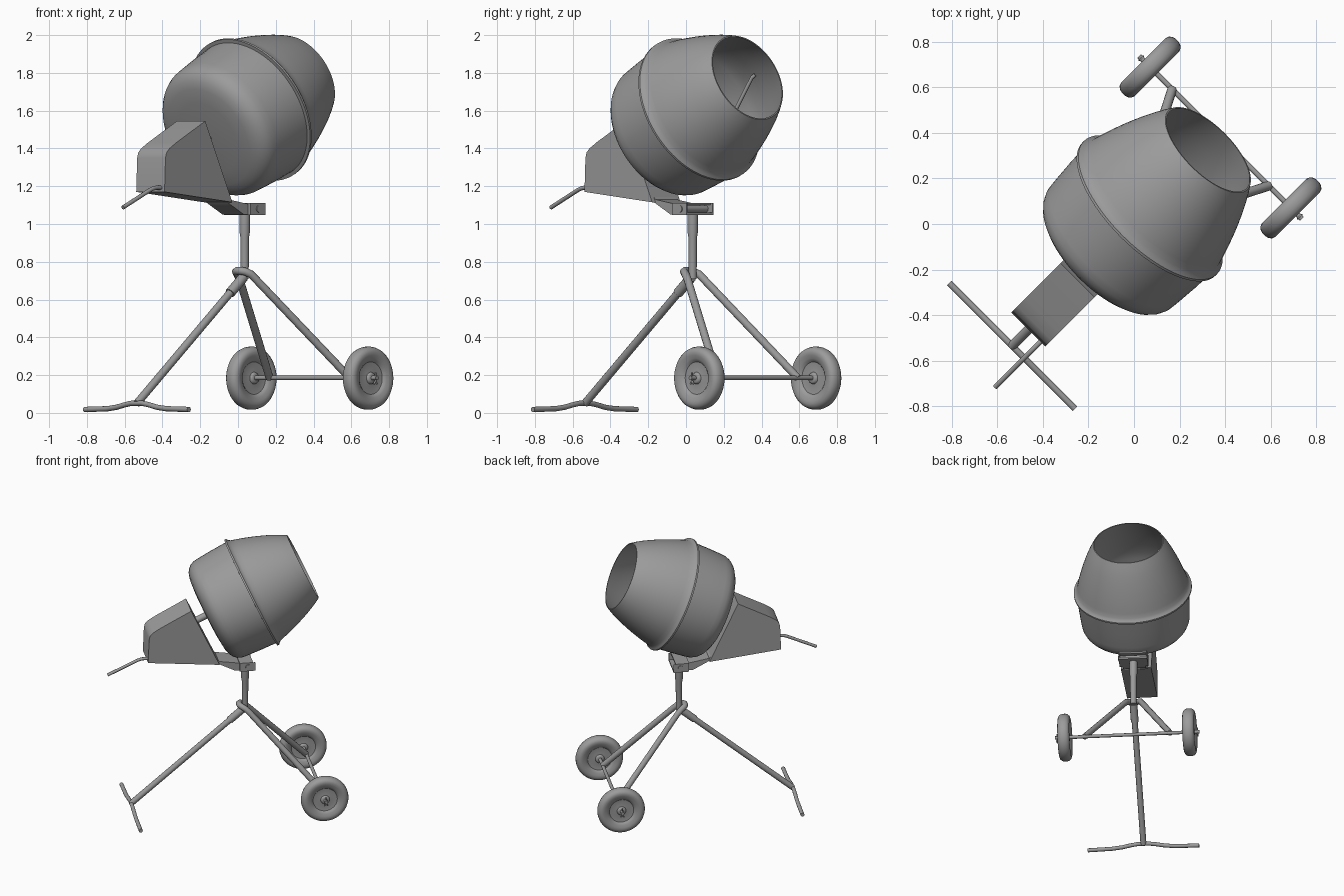
import bpy, bmesh, math
from mathutils import Matrix, Vector

if "Cube" in bpy.data.objects:
    bpy.data.objects.remove(bpy.data.objects["Cube"])

# The machine is built along local +X, then everything is turned 45 degrees
TURN = Matrix.Rotation(math.radians(45), 4, 'Z')
T = Matrix.Translation

# Dark grey metal on every part
METAL = bpy.data.materials.new("dark_grey")
METAL.diffuse_color = (.33, .33, .33, 1)
METAL.use_nodes = True
METAL.node_tree.nodes["Principled BSDF"].inputs["Base Color"].default_value = METAL.diffuse_color


def finish(obj, angle=35):
    obj.data.materials.clear()
    obj.data.materials.append(METAL)
    bpy.ops.object.select_all(action='DESELECT')
    obj.select_set(True)
    bpy.context.view_layer.objects.active = obj
    bpy.ops.object.shade_smooth_by_angle(angle=math.radians(angle))
    return obj


def from_bmesh(name, bm, matrix=Matrix()):
    bmesh.ops.remove_doubles(bm, verts=bm.verts, dist=1e-5)
    bmesh.ops.recalc_face_normals(bm, faces=bm.faces)
    bm.transform(TURN @ matrix)
    mesh = bpy.data.meshes.new(name)
    bm.to_mesh(mesh)
    bm.free()
    obj = bpy.data.objects.new(name, mesh)
    bpy.context.collection.objects.link(obj)
    return finish(obj)


def lathe(name, profile, matrix=Matrix(), steps=64):
    """Revolve (radius, height) points around the local Z axis."""
    bm = bmesh.new()
    vs = [bm.verts.new((r, 0, h)) for r, h in profile]
    es = [bm.edges.new(p) for p in zip(vs, vs[1:])]
    bmesh.ops.spin(bm, geom=vs + es, cent=(0, 0, 0), axis=(0, 0, 1),
                   angle=2 * math.pi, steps=steps, use_duplicate=False)
    return from_bmesh(name, bm, matrix)


def extrude(name, profile, v0, v1):
    """Push a side profile of (x, z) points across from y=v0 to y=v1."""
    bm = bmesh.new()
    face = bm.faces.new([bm.verts.new((x, v0, z)) for x, z in profile])
    new = bmesh.ops.extrude_face_region(bm, geom=[face])
    bmesh.ops.translate(bm, vec=(0, v1 - v0, 0),
                        verts=[g for g in new['geom'] if isinstance(g, bmesh.types.BMVert)])
    return from_bmesh(name, bm)


def tube(name, points, radius):
    """Round bar along a path."""
    cu = bpy.data.curves.new(name, 'CURVE')
    cu.dimensions = '3D'
    cu.bevel_depth = radius
    cu.bevel_resolution = 4
    cu.use_fill_caps = True
    sp = cu.splines.new('POLY')
    sp.points.add(len(points) - 1)
    for p, co in zip(sp.points, points):
        p.co = (*(TURN @ Vector(co)), 1)
    obj = bpy.data.objects.new(name, cu)
    bpy.context.collection.objects.link(obj)
    bpy.ops.object.select_all(action='DESELECT')
    obj.select_set(True)
    bpy.context.view_layer.objects.active = obj
    bpy.ops.object.convert(target='MESH')
    return finish(bpy.context.object, 40)


# Drum: outer wall from the mouth to the back, then the inner wall back out
DRUM = T((0.46, 0, 1.775)) @ Matrix.Rotation(math.radians(65), 4, 'Y')
outer = [(.245, 0), (.268, -.04), (.288, -.08), (.308, -.125), (.326, -.17), (.343, -.215),
         (.358, -.26), (.371, -.30), (.382, -.34), (.391, -.37), (.401, -.385), (.413, -.394),
         (.413, -.406), (.393, -.407), (.388, -.52), (.38, -.63), (.376, -.665),
         (.365, -.692), (.347, -.714), (.32, -.732), (.28, -.744), (.20, -.752), (0, -.756)]
inner = [(0, -.744), (.30, -.733), (.355, -.688), (.37, -.63), (.38, -.40), (.373, -.34),
         (.349, -.26), (.317, -.17), (.279, -.08), (.238, 0), (.245, 0)]
lathe("drum", outer + inner, DRUM, 72)
lathe("drum_shaft", [(0, -.74), (.024, -.74), (.024, -.92), (0, -.92)], DRUM, 24)

# Mixing paddles inside the drum, one on each side
axis_turn = DRUM @ Matrix.Rotation(math.pi, 4, 'Z') @ DRUM.inverted()
blade = [Vector(p) for p in ((-.02, .26, 1.43), (0, .27, 1.46), (.19, .303, 1.775), (.205, .312, 1.79))]
tube("paddle_left", blade, .01)
tube("paddle_right", [axis_turn @ p for p in blade], .01)

# Motor housing and the arm joining it to the pivot
extrude("motor_housing",
        [(-.655, 1.17), (-.648, 1.35), (-.64, 1.378), (-.618, 1.4), (-.565, 1.432),
         (-.35, 1.545), (-.148, 1.115)], -.105, .107)
extrude("housing_arm", [(-.20, 1.19), (-.15, 1.13), (0, 1.105), (.01, 1.05), (-.035, 1.05),
                        (-.16, 1.115)], -.08, .08)

# Pivot channel with end plates and its pin
extrude("pivot_channel", [(-.005, 1.048), (.105, 1.048), (.105, 1.06), (.012, 1.06), (.012, 1.1),
                          (.09, 1.1), (.09, 1.112), (-.005, 1.112)], -.1, .1)
for v, label in ((-.1, "right"), (.093, "left")):
    extrude("pivot_end_" + label, [(.0, 1.05), (.105, 1.05), (.105, 1.11), (.0, 1.11)], v, v + .007)
tube("pivot_pin", [(.055, -.105, 1.08), (.055, .105, 1.08)], .019)

# Tilt handle
tube("tilt_handle", [(-.62, -.075, 1.192), (-.69, -.075, 1.192), (-.715, -.075, 1.187),
                     (-.74, -.075, 1.177), (-.937, -.075, 1.087)], .011)

# Post
lathe("post", [(0, .71), (.021, .71), (.023, .93), (.028, .96), (.028, 1.055), (0, 1.055)],
      T((.05, 0, 0)), 32)

# Rear leg with socket and the bent foot bar
tube("rear_leg", [(.03, 0, .71), (-.757, 0, .05)], .021)
tube("rear_leg_socket", [(.04, 0, .718), (-.06, 0, .634)], .027)
half = [(.39, .018), (.22, .022), (.15, .03), (.09, .043), (.04, .051)]
foot = [(-.757, v, z) for v, z in half] + [(-.757, -v, z) for v, z in reversed(half)]
tube("foot_bar", foot, .014)

# Front legs: one pipe bent round the post
side = [(.537, .30, .185), (.075, .062, .705), (.045, .05, .735), (.02, .035, .748), (.008, .015, .752)]
tube("front_legs", side + [(x, -y, z) for x, y, z in reversed(side)], .021)

# Axle and wheels
tube("axle", [(.537, -.505, .185), (.537, .505, .185)], .012)
tyre = [(0, .034), (.022, .034), (.028, .03), (.032, .02), (.06, .017), (.086, .02), (.096, .03),
        (.104, .034), (.122, .04), (.138, .042), (.152, .037), (.162, .026), (.167, .01)]
tyre += [(r, -h) for r, h in reversed(tyre)]
for sgn, label in ((1, "left"), (-1, "right")):
    lathe("wheel_" + label, tyre, T((.537, sgn * .437, .184)) @ Matrix.Rotation(math.pi / 2, 4, 'X'), 48)
    v = sgn * .492
    tube("cotter_pin_" + label, [(.525, v, .152), (.537, v, .17), (.537, v, .215)], .005)
    tube("cotter_prong_" + label, [(.549, v, .152), (.537, v, .17)], .005)
